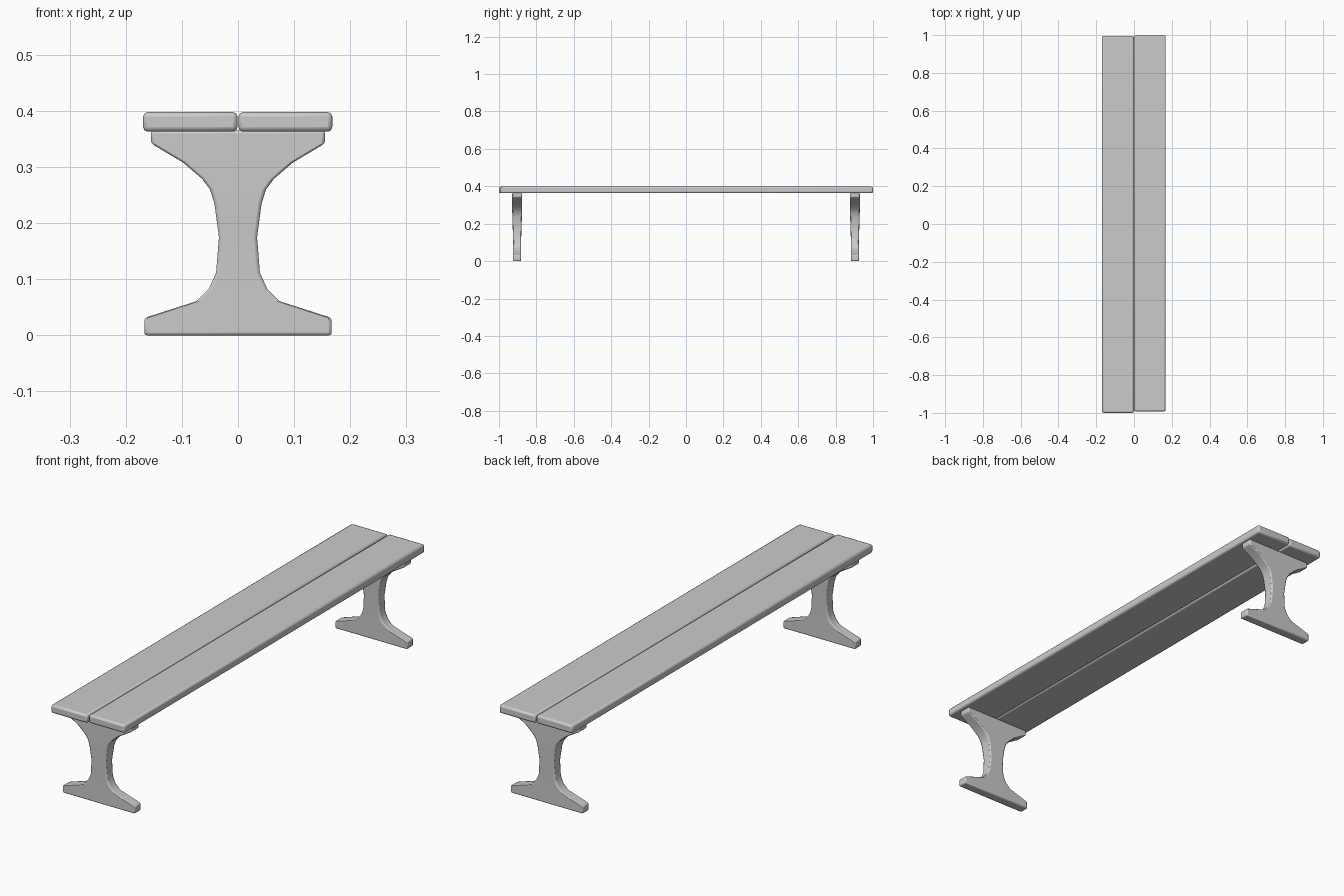
import bpy, bmesh, math

cube = bpy.data.objects.get("Cube")
if cube:
    bpy.data.objects.remove(cube, do_unlink=True)

# One plain grey for the whole bench
grey = bpy.data.materials.new("bench grey")
grey.use_nodes = True
colour = (0.6, 0.6, 0.6, 1)
grey.diffuse_color = colour
grey.node_tree.nodes["Principled BSDF"].inputs["Base Color"].default_value = colour


def finish(bm, name, bevel, segments):
    bmesh.ops.recalc_face_normals(bm, faces=bm.faces)
    mesh = bpy.data.meshes.new(name)
    bm.to_mesh(mesh)
    bm.free()
    mesh.materials.append(grey)
    obj = bpy.data.objects.new(name, mesh)
    bpy.context.collection.objects.link(obj)
    mod = obj.modifiers.new("Rounded edges", 'BEVEL')
    mod.width = bevel
    mod.segments = segments
    mod.limit_method = 'ANGLE'
    mod.angle_limit = math.radians(50)
    bpy.ops.object.select_all(action='DESELECT')
    obj.select_set(True)
    bpy.context.view_layer.objects.active = obj
    bpy.ops.object.shade_smooth_by_angle(angle=math.radians(35))
    return obj


# Seat planks, set slightly out of line with each other
def plank(name, x0, x1, y0, y1, z0=0.363, z1=0.398):
    bm = bmesh.new()
    bmesh.ops.create_cube(bm, size=1)
    for v in bm.verts:
        v.co.x = x1 if v.co.x > 0 else x0
        v.co.y = y1 if v.co.y > 0 else y0
        v.co.z = z1 if v.co.z > 0 else z0
    finish(bm, name, 0.008, 2)


plank("seat_plank_right", -0.169, -0.001, -1.0, 0.996)
plank("seat_plank_left", 0.001, 0.168, -0.992, 1.0)

# Leg outline: half width and height, from the foot to the top
OUTLINE = [(0.167, 0), (0.167, 0.031), (0.074, 0.061), (0.052, 0.083),
           (0.039, 0.112), (0.034, 0.175), (0.042, 0.235), (0.050, 0.26),
           (0.064, 0.279), (0.098, 0.308), (0.155, 0.342), (0.155, 0.365)]


# Legs: stacked rings that grow a little thicker towards the top
def leg(name, y):
    bm = bmesh.new()
    rings = []
    for w, z in OUTLINE:
        t = 0.021 + 0.005 * min(max((z - 0.1) / 0.15, 0), 1)
        corners = [(-w, -t), (w, -t), (w, t), (-w, t)]
        rings.append([bm.verts.new((cx, y + cy, z)) for cx, cy in corners])
    for low, high in zip(rings, rings[1:]):
        for i in range(4):
            j = (i + 1) % 4
            bm.faces.new((low[i], low[j], high[j], high[i]))
    bm.faces.new(rings[0][::-1])
    bm.faces.new(rings[-1])
    finish(bm, name, 0.005, 2)


leg("front_leg", -0.903)
leg("back_leg", 0.903)
